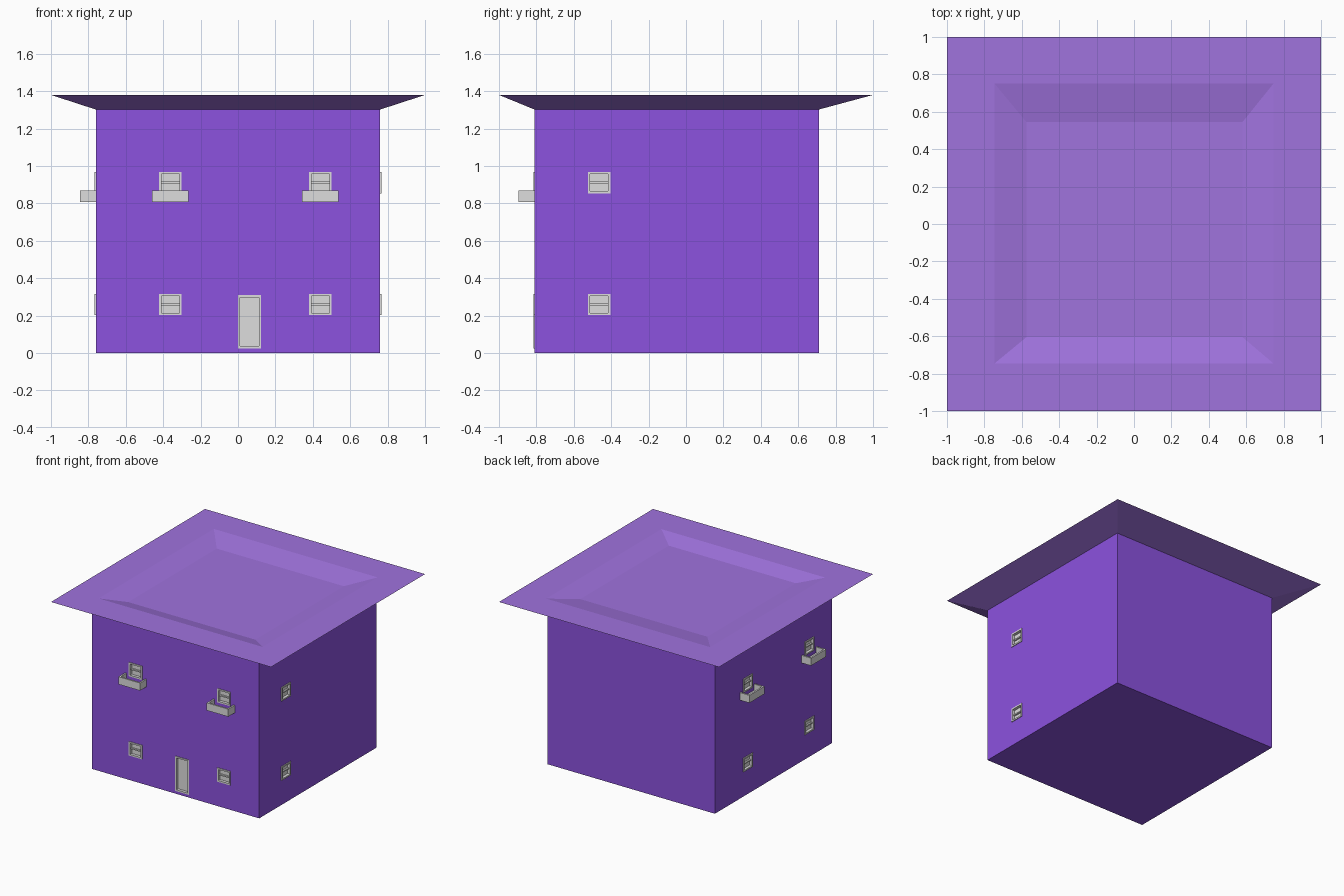
import bpy, bmesh, math
from mathutils import Matrix, Vector

if "Cube" in bpy.data.objects:
    bpy.data.objects.remove(bpy.data.objects["Cube"])


def material(name, srgb):
    m = bpy.data.materials.new(name)
    m.diffuse_color = [((c / 255 + 0.055) / 1.055) ** 2.4 for c in srgb] + [1]
    m.use_nodes = True
    m.node_tree.nodes["Principled BSDF"].inputs["Base Color"].default_value = m.diffuse_color
    return m


WALL = material("wall purple", (140, 82, 223))
ROOF = material("roof lilac", (160, 115, 222))
GREY = material("fitting grey", (222, 222, 222))

# Wall frames: local x runs along the wall, local y points outwards
def wall_frame(origin, along, outward):
    m = Matrix.Identity(4)
    for i, v in enumerate((along, outward, (0, 0, 1), origin)):
        m.col[i][:3] = v
    return m

FRONT = wall_frame((0, -0.81, 0), (1, 0, 0), (0, -1, 0))
RIGHT = wall_frame((0.76, 0, 0), (0, 1, 0), (1, 0, 0))
LEFT = wall_frame((-0.76, 0, 0), (0, 1, 0), (-1, 0, 0))


def add_box(bm, x0, x1, y0, y1, z0, z1, frame=Matrix.Identity(4)):
    size = Matrix.Diagonal((x1 - x0, y1 - y0, z1 - z0, 1))
    mid = Matrix.Translation(((x0 + x1) / 2, (y0 + y1) / 2, (z0 + z1) / 2))
    bmesh.ops.create_cube(bm, size=1, matrix=frame @ mid @ size)


def finish(bm, name, mat):
    bmesh.ops.recalc_face_normals(bm, faces=bm.faces)
    mesh = bpy.data.meshes.new(name)
    bm.to_mesh(mesh)
    bm.free()
    mesh.materials.append(mat)
    ob = bpy.data.objects.new(name, mesh)
    bpy.context.collection.objects.link(ob)
    return ob


DEPTH, PROUD = 0.025, 0.006
cutters = bmesh.new()


# Framed opening: hole in the wall, recessed pane, surround and optional crossbar
def opening(name, frame, u0, u1, z0, z1, bar=True, rim=0.012):
    add_box(cutters, u0 + 0.002, u1 - 0.002, -DEPTH, 0.02, z0 + 0.002, z1 - 0.002, frame)
    bm = bmesh.new()
    add_box(bm, u0 + 0.002, u1 - 0.002, -DEPTH, -DEPTH + 0.008, z0 + 0.002, z1 - 0.002, frame)
    for a, b in ((u0, u0 + rim), (u1 - rim, u1)):
        add_box(bm, a, b, -DEPTH, PROUD, z0, z1, frame)
    for a, b in ((z0, z0 + rim), (z1 - rim, z1)):
        add_box(bm, u0 + rim, u1 - rim, -DEPTH, PROUD, a, b, frame)
    if bar:
        mid = (z0 + z1) / 2
        add_box(bm, u0 + rim, u1 - rim, -DEPTH, -0.004, mid - 0.005, mid + 0.005, frame)
    finish(bm, name, GREY)


# Balcony: floor slab with three parapet walls, open on top
def balcony(name, frame, mid, z0=0.808, z1=0.87, half=0.098, out=0.085, t=0.013):
    bm = bmesh.new()
    add_box(bm, mid - half, mid + half, 0, out, z0, z0 + t, frame)
    add_box(bm, mid - half, mid + half, out - t, out, z0 + t, z1, frame)
    for a in (mid - half, mid + half - t):
        add_box(bm, a, a + t, 0, out - t, z0 + t, z1, frame)
    finish(bm, name, GREY)


for side, frame, mids, has_balcony in (("front", FRONT, (-0.362, 0.44), True),
                                       ("left", LEFT, (-0.515, 0.285), True),
                                       ("right", RIGHT, (-0.465,), False)):
    for i, u in enumerate(mids):
        for floor, z in (("lower", 0.26), ("upper", 0.911)):
            opening(f"{side}_{floor}_window_{i + 1}", frame,
                    u - 0.06, u + 0.06, z - 0.057, z + 0.057)
        if has_balcony:
            balcony(f"{side}_balcony_{i + 1}", frame, u)

opening("front_door", FRONT, 0.0, 0.124, 0.025, 0.31, bar=False)

# House body with the openings cut out
bm = bmesh.new()
add_box(bm, -0.76, 0.76, -0.81, 0.71, 0, 1.305)
body = finish(bm, "house_body", WALL)
cutter = finish(cutters, "opening_cutters", WALL)
cutter.hide_render = True
cutter.hide_set(True)
cut = body.modifiers.new("openings", "BOOLEAN")
cut.operation, cut.solver, cut.object = "DIFFERENCE", "EXACT", cutter

# Roof: flared eaves with a shallow sloped recess on top
bm = bmesh.new()
rings = []
for x0, x1, y0, y1, z in ((-0.76, 0.76, -0.81, 0.71, 1.302),
                          (-1, 1, -1, 1, 1.38),
                          (-0.745, 0.745, -0.745, 0.75, 1.38),
                          (-0.575, 0.58, -0.605, 0.545, 1.342)):
    rings.append([bm.verts.new(p) for p in
                  ((x0, y0, z), (x1, y0, z), (x1, y1, z), (x0, y1, z))])
for a, b in zip(rings, rings[1:]):
    for i in range(4):
        j = (i + 1) % 4
        bm.faces.new((a[i], a[j], b[j], b[i]))
bm.faces.new(rings[0])
bm.faces.new(rings[-1])
finish(bm, "roof", ROOF)
